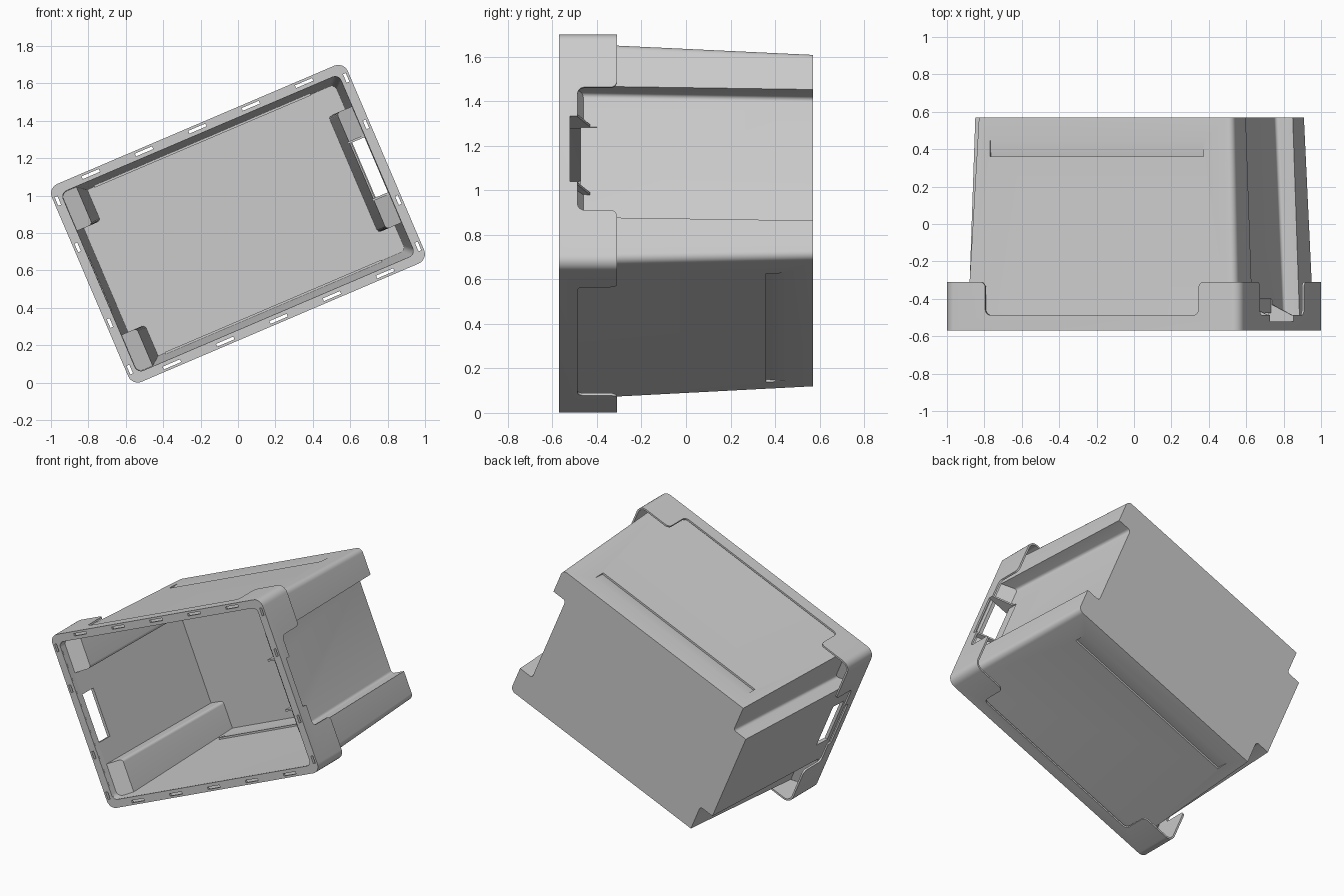
import bpy, bmesh
from math import sin, cos, pi, radians
from mathutils import Matrix

if "Cube" in bpy.data.objects:
    bpy.data.objects.remove(bpy.data.objects["Cube"])

# Local frame: x = long side, z = short side, y = depth (opening at -y)
L, S, Y0, Y1 = 0.86, 0.575, -0.57, 0.57


def finish(name, bm):
    bmesh.ops.recalc_face_normals(bm, faces=bm.faces)
    me = bpy.data.meshes.new(name)
    bm.to_mesh(me)
    bm.free()
    ob = bpy.data.objects.new(name, me)
    bpy.context.collection.objects.link(ob)
    return ob


def skin(name, rings):
    bm = bmesh.new()
    loops = [[bm.verts.new(p) for p in ring] for ring in rings]
    n = len(loops[0])
    for a, b in zip(loops, loops[1:]):
        for i in range(n):
            j = (i + 1) % n
            bm.faces.new((a[i], a[j], b[j], b[i]))
    bm.faces.new(loops[0])
    bm.faces.new(loops[-1])
    return finish(name, bm)


def round_rect(u0, u1, v0, v1, r, seg=6):
    pts = []
    for k, (u, v) in enumerate([(u1 - r, v1 - r), (u0 + r, v1 - r), (u0 + r, v0 + r), (u1 - r, v0 + r)]):
        for s in range(seg + 1):
            a = (k + s / seg) * pi / 2
            pts.append((u + r * cos(a), v + r * sin(a)))
    return pts


def loft(name, levels, slope=0):
    # stack of rounded rectangles along y; slope tilts the first cap
    rings = []
    for i, (y, *rect) in enumerate(levels):
        k = slope if i == 0 else 0
        rings.append([(u, y + k * (0.80 - abs(u)), v) for u, v in round_rect(*rect)])
    return skin(name, rings)


def frame(y, inset, r):
    return (y, -L + inset, L - inset, -S + inset, S - inset, r)


def box(u0, u1, y0, y1, v0, v1):
    return skin("cutter", [[(u0, y, v0), (u1, y, v0), (u1, y, v1), (u0, y, v1)] for y in (y0, y1)])


def cut(ob, *cutters):
    for c in cutters:
        m = ob.modifiers.new("cut", 'BOOLEAN')
        m.operation, m.solver, m.object = 'DIFFERENCE', 'EXACT', c
        bpy.context.view_layer.objects.active = ob
        bpy.ops.object.modifier_apply(modifier=m.name)
        bpy.data.objects.remove(c)


def recesses(t):
    # stacking recesses: middle of the +x end, both corners of the -x end
    ya, a, b, v = -0.50 - t, 0.735 - t, 0.685 - t, 0.32
    out = [loft("cutter", [(ya, a, 0.92, -v - t, v + t, 0.02), (0.62, b, 0.92, -v - t, v + t, 0.02)], 0.6)]
    for z0, z1 in ((v - t, 0.7), (-0.7, -v + t)):
        out.append(loft("cutter", [(ya, -0.92, -a, z0, z1, 0.02), (0.62, -0.92, -b, z0, z1, 0.02)], 0.6))
    return out


def grooves(t):
    # shallow wedge pressed into each long wall
    prof = [(0.36 - t / 2, 0.55), (0.36 - t / 2, 0.496 - t), (0.47, 0.508 - t), (0.47, 0.55)]
    w = 0.62 + t / 2
    return [skin("cutter", [[(u, y, s * v) for y, v in prof] for u in (-w, w)]) for s in (1, -1)]


# Tapered body shell
body = loft("bin_body", [frame(Y0 + 0.008, 0.032, 0.04), frame(Y1, 0.074, 0.035)])
cavity = loft("cutter", [frame(Y0 - 0.03, 0.051, 0.035), frame(Y1 - 0.02, 0.092, 0.03)])
cut(body, *recesses(0), *grooves(0))
cut(cavity, *recesses(0.018), *grooves(0.018))
cut(body, cavity)
# Hand openings at both ends
cut(body, box(0.728, 0.95, -0.52, -0.40, -0.16, 0.16), box(-0.95, -0.74, -0.52, -0.41, -0.16, 0.16))

# Rim: flange with a hanging skirt
rim = loft("rim_skirt", [frame(Y0, 0, 0.055), frame(-0.31, 0, 0.055)])
cut(rim, loft("cutter", [frame(Y0 + 0.015, 0.012, 0.043), frame(-0.2, 0.012, 0.043)]),
    loft("cutter", [frame(-0.65, 0.052, 0.035), frame(-0.5, 0.052, 0.035)]))


def gap(half, r=0.03):
    # skirt gap outline with rounded inside and outside corners
    q = [i * pi / 10 for i in range(6)]
    side = [(half - r + r * sin(a), -0.487 + r - r * cos(a)) for a in q]
    side += [(half + r - r * cos(a), -0.31 - r + r * sin(a)) for a in q]
    side.append((half + r, -0.25))
    return side + [(-u, y) for u, y in reversed(side)]


cut(rim, skin("cutter", [[(u, y, z) for u, y in gap(0.62)] for z in (-1, 1)]),
    skin("cutter", [[(x, y, v) for v, y in gap(0.30)] for x in (-1, 1)]),
    box(-1, 1, -0.52, -0.4, -0.16, 0.16))

# Drain slots through the flange
for s in (1, -1):
    for u in (-0.62, -0.31, 0, 0.31, 0.62):
        cut(rim, box(u - 0.05, u + 0.05, -0.6, -0.54, s * (S - 0.022) - 0.008, s * (S - 0.022) + 0.008))
    for v in (-0.49, -0.22, 0.22, 0.49):
        cut(rim, box(s * (L - 0.022) - 0.008, s * (L - 0.022) + 0.008, -0.6, -0.54, v - 0.025, v + 0.025))

parts = [body, rim]
# Gussets beside the open hand hole
for s in (1, -1):
    prof = [(0.855, -0.52), (0.855, -0.49), (0.71, -0.42), (0.71, -0.52)]
    parts.append(skin("handle_gusset", [[(u, y, s * 0.166 + d) for u, y in prof] for d in (-0.006, 0.006)]))

# Tilt the whole bin about the depth axis and shade
place = Matrix.Translation((0, 0, 0.85)) @ Matrix.Rotation(radians(-23.1), 4, 'Y')
for ob in parts:
    ob.data.transform(place)
    bpy.ops.object.select_all(action='DESELECT')
    ob.select_set(True)
    bpy.context.view_layer.objects.active = ob
    bpy.ops.object.shade_smooth_by_angle(angle=radians(30))
